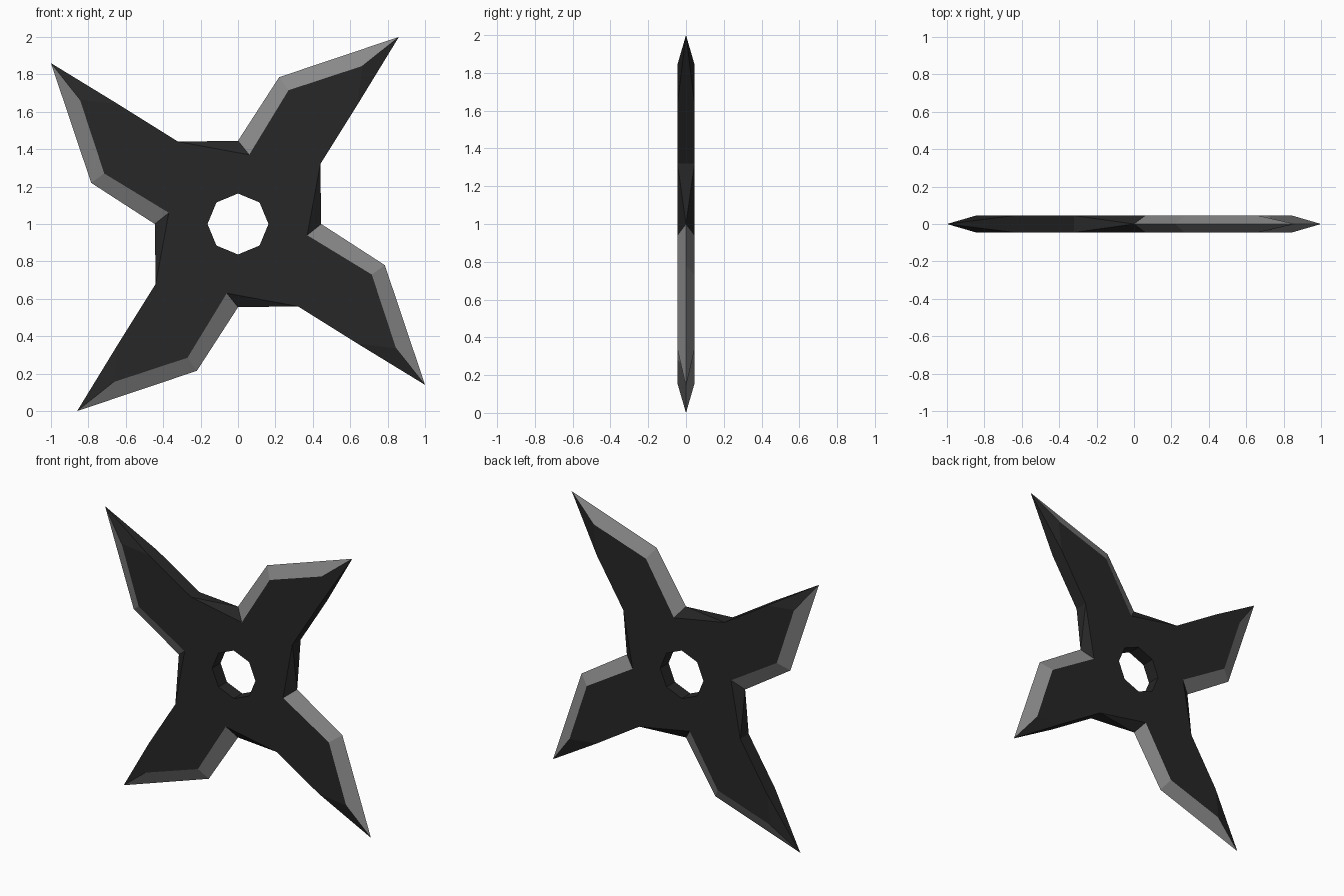
import bpy, bmesh
from math import sin, cos, pi
from mathutils import Matrix, Vector

if "Cube" in bpy.data.objects:
    bpy.data.objects.remove(bpy.data.objects["Cube"])

HALF = 0.045      # half thickness of the plate
HOLE = 0.163      # radius of the eight-sided centre hole


def material(name, value):
    mat = bpy.data.materials.new(name)
    mat.diffuse_color = (value, value, value, 1)
    mat.use_nodes = True
    mat.node_tree.nodes["Principled BSDF"].inputs["Base Color"].default_value = mat.diffuse_color
    return mat


# One blade as (x, z) about the centre; thin points lie on the mid plane
thin = {"notch": (0.0, 0.445), "shoulder": (0.22, 0.785), "tip": (0.86, 1.0)}
flat = {"notch_in": (0.06, 0.37), "shoulder_in": (0.27, 0.715),
        "tip_in": (0.665, 0.845), "back_mid": (0.64, 0.64), "root": (0.44, 0.32)}
for i, key in enumerate(("hole_a", "hole_b", "hole_c")):
    flat[key] = (HOLE * sin(i * pi / 4), HOLE * cos(i * pi / 4))
# Points shared with the next blade, a quarter turn clockwise
thin["next_notch"] = (0.445, 0.0)
flat["next_in"] = (0.37, -0.06)

bm = bmesh.new()


def face(points, mat, turn):
    verts = [bm.verts.new(turn @ Vector(p)) for p in points]
    bm.faces.new(verts).material_index = mat


for k in range(4):
    turn = Matrix.Translation((0, 0, 1)) @ Matrix.Rotation(k * pi / 2, 4, 'Y')

    def point(key, side):
        if key in thin:
            return (thin[key][0], 0, thin[key][1])
        return (flat[key][0], side * HALF, flat[key][1])

    for side in (-1, 1):
        # Flat plate, ground cutting edges and dark tip / root facets
        for keys, mat in (
            ("hole_a notch_in shoulder_in tip_in back_mid root next_in hole_c hole_b", 0),
            ("notch_in notch shoulder shoulder_in", 1),
            ("shoulder_in shoulder tip tip_in", 1),
            ("tip_in tip back_mid", 0),
            ("root next_notch next_in", 0),
        ):
            face([point(key, side) for key in keys.split()], mat, turn)

    # Walls along the blunt side of the blade and inside the hole
    for a, b in (("root", "back_mid"), ("hole_a", "hole_b"), ("hole_b", "hole_c")):
        face([point(a, -1), point(b, -1), point(b, 1), point(a, 1)], 0, turn)
    for a, b in (("back_mid", "tip"), ("root", "next_notch")):
        face([point(a, -1), point(b, 1), point(a, 1)], 0, turn)

bmesh.ops.remove_doubles(bm, verts=bm.verts, dist=0.002)
bmesh.ops.recalc_face_normals(bm, faces=bm.faces)

mesh = bpy.data.meshes.new("throwing_star")
bm.to_mesh(mesh)
bm.free()
mesh.materials.append(material("dark_steel", 0.02))
mesh.materials.append(material("ground_edge", 0.25))
star = bpy.data.objects.new("throwing_star", mesh)
bpy.context.collection.objects.link(star)
